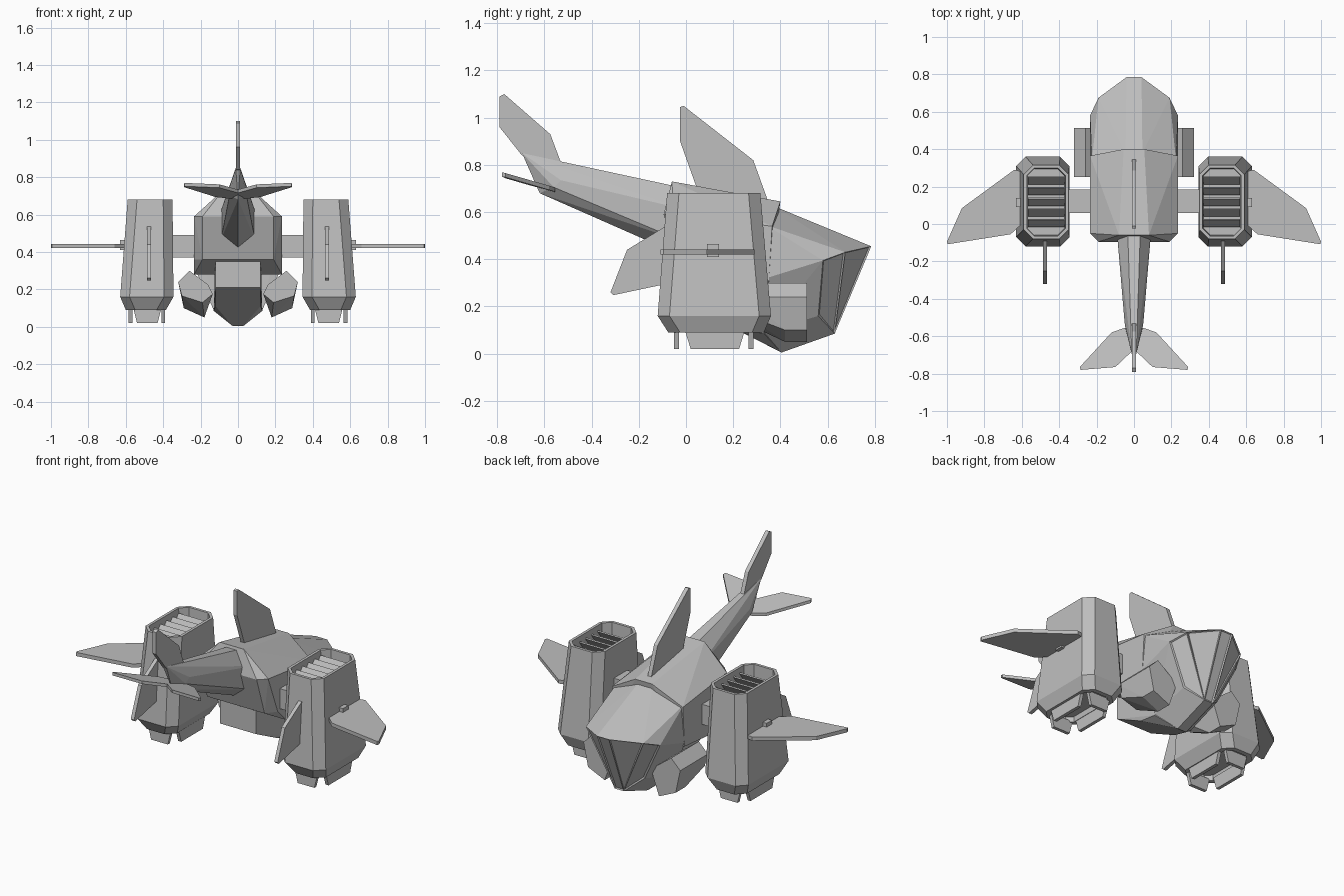
import bpy, bmesh
from mathutils import Vector

old = bpy.data.objects.get("Cube")
if old:
    bpy.data.objects.remove(old, do_unlink=True)

grey = bpy.data.materials.new("hull_grey")
grey.use_nodes = True
colour = (0.52, 0.52, 0.52, 1)
grey.diffuse_color = colour
grey.node_tree.nodes["Principled BSDF"].inputs["Base Color"].default_value = colour


def finish(name, bm):
    bmesh.ops.recalc_face_normals(bm, faces=bm.faces)
    mesh = bpy.data.meshes.new(name)
    bm.to_mesh(mesh)
    bm.free()
    mesh.materials.append(grey)
    obj = bpy.data.objects.new(name, mesh)
    bpy.context.collection.objects.link(obj)
    return obj


def hull(points):
    """Flat-faced solid wrapped around a few corner points."""
    bm = bmesh.new()
    for p in points:
        bm.verts.new(p)
    res = bmesh.ops.convex_hull(bm, input=bm.verts)
    loose = [v for v in bm.verts if not v.link_faces]
    bmesh.ops.delete(bm, geom=loose, context='VERTS')
    bmesh.ops.dissolve_limit(bm, angle_limit=0.03, verts=bm.verts, edges=bm.edges)
    return bm


def both(points):
    return [(s * x, y, z) for x, y, z in points for s in (1, -1)]


def flip(points, s):
    return [(s * x, y, z) for x, y, z in points]


def plate(outline, axis, centre, half):
    """Corner points of a slab; the outline is given in the other two axes."""
    pts = []
    for a, b in outline:
        for off in (-half, half):
            p = [a, b]
            p.insert(axis, centre + off)
            pts.append(tuple(p))
    return pts


def box(x0, x1, y0, y1, z0, z1):
    return [(x, y, z) for x in (x0, x1) for y in (y0, y1) for z in (z0, z1)]


def octagon(x0, x1, y0, y1, c, z):
    return [(x0 + c, y0, z), (x1 - c, y0, z), (x1, y0 + c, z), (x1, y1 - c, z),
            (x1 - c, y1, z), (x0 + c, y1, z), (x0, y1 - c, z), (x0, y0 + c, z)]


# Rear fuselage
finish("fuselage", hull(both([
    (.08, -.06, .73), (.19, -.095, .59), (.19, -.02, .36), (.235, -.05, .59),
    (.235, .04, .36), (.235, .12, .28), (.055, .40, .645), (.235, .365, .54),
    (.235, .35, .30), (.13, .33, .28)])))

# Cockpit with slightly sunken window panels
bm = hull(both([
    (.045, .38, .622), (.225, .34, .545), (.235, .34, .32), (.13, .33, .09),
    (.03, .405, .005), (.04, .785, .455), (.19, .675, .43), (.235, .58, .395),
    (.12, .56, .16), (.03, .63, .085)]))
bmesh.ops.recalc_face_normals(bm, faces=bm.faces)
panes = [f for f in bm.faces if f.normal.y > .5 and f.calc_area() > .02]
bmesh.ops.inset_individual(bm, faces=panes, thickness=.01, depth=-.006)
finish("cockpit", bm)

# Belly block
finish("belly", hull(both([
    (.12, 0, .44), (.12, 0, .21), (.12, .2, .11), (.13, .33, .085),
    (.03, .405, .005), (.12, .38, .4)])))

# Tail boom and its pointed end
finish("tail_boom", hull(both([
    (.035, 0, .70), (.095, 0, .61), (.09, 0, .47), (.0, .05, .385),
    (.02, -.53, .81), (.05, -.53, .735), (.045, -.56, .705), (.0, -.62, .68),
    (.012, -.695, .85)])))

# Upright fins
finish("dorsal_fin", hull(plate([
    (-.025, 1.045), (-.01, 1.05), (.285, .82), (.35, .64), (.05, .69),
    (-.025, .9)], 0, 0, .012)))
finish("tail_fin", hull(plate([
    (-.79, 1.09), (-.77, 1.1), (-.575, .93), (-.53, .81), (-.695, .84),
    (-.79, .96)], 0, 0, .012)))

for side, s in (("left", 1), ("right", -1)):
    # Tilted tailplane
    tail = [(.0, -.56), (.05, -.555), (.12, -.58), (.29, -.765), (.285, -.78),
            (.1, -.765), (0, -.67)]
    pts = [(s * x, y, .695 - (y + .56) * .27 + x * .02 + d)
           for x, y in tail for d in (-.009, .009)]
    finish(side + "_tailplane", hull(pts))

    # Lower side pod with an undercut rear
    section = [(.32, .24), (.26, .30), (.16, .225), (.135, .175), (.18, .05), (.29, .10)]
    rear = section[:4] + [(.19, .13), (.30, .165)]
    pts = [(x, y, z) for y in (.42, .512) for x, z in section]
    pts += [(x, .25, z) for x, z in rear]
    finish(side + "_side_pod", hull(flip(pts, s)))

    # Strut to the engine
    finish(side + "_strut", hull(flip(box(.2, .37, .06, .185, .37, .49), s)))

    # Engine nacelle with open intake and exhaust
    pts = octagon(.35, .59, -.08, .315, .05, .68)
    pts += octagon(.345, .63, -.12, .36, .05, .16)
    pts += octagon(.385, .60, -.075, .33, .05, .09)
    bm = hull(flip(pts, s))
    bmesh.ops.recalc_face_normals(bm, faces=bm.faces)
    for sign, rim, depth in ((1, .018, -.09), (-1, .03, -.03)):
        cap = [f for f in bm.faces if f.normal.z * sign > .99]
        bmesh.ops.inset_region(bm, faces=cap, thickness=rim)
        bmesh.ops.inset_region(bm, faces=cap, thickness=.004, depth=depth)
    finish(side + "_nacelle", bm)

    # Tilted intake slats
    for i in range(5):
        y = .005 + i * .057
        outline = [(y - .022, .605), (y - .016, .60), (y + .022, .65), (y + .016, .655)]
        pts = plate(outline, 0, .47, .098)
        finish(f"{side}_slat_{i + 1}", hull(flip(pts, s)))

    # Exhaust flaps on four sides
    for i, x in enumerate((.40, .575)):
        pts = plate([(-.005, .10), (.25, .10), (.225, .02), (.02, .02)], 0, x, .01)
        finish(f"{side}_side_flap_{i + 1}", hull(flip(pts, s)))
    for i, y in enumerate((-.04, .275)):
        pts = plate([(.41, .10), (.56, .10), (.54, .02), (.43, .02)], 1, y, .01)
        finish(f"{side}_end_flap_{i + 1}", hull(flip(pts, s)))

    # Wing, its pivot, and the fin behind the nacelle
    wing = [(.60, .28), (.64, .29), (.92, .085), (1, -.095), (.995, -.108),
            (.66, -.055), (.60, .0)]
    finish(side + "_wing", hull(flip(plate(wing, 2, .431, .011), s)))
    finish(side + "_wing_pivot", hull(flip(box(.58, .632, .09, .14, .41, .465), s)))
    fin = [(-.07, .55), (-.25, .44), (-.32, .26), (-.308, .248), (-.11, .29), (-.07, .32)]
    finish(side + "_nacelle_fin", hull(flip(plate(fin, 0, .475, .011), s)))
